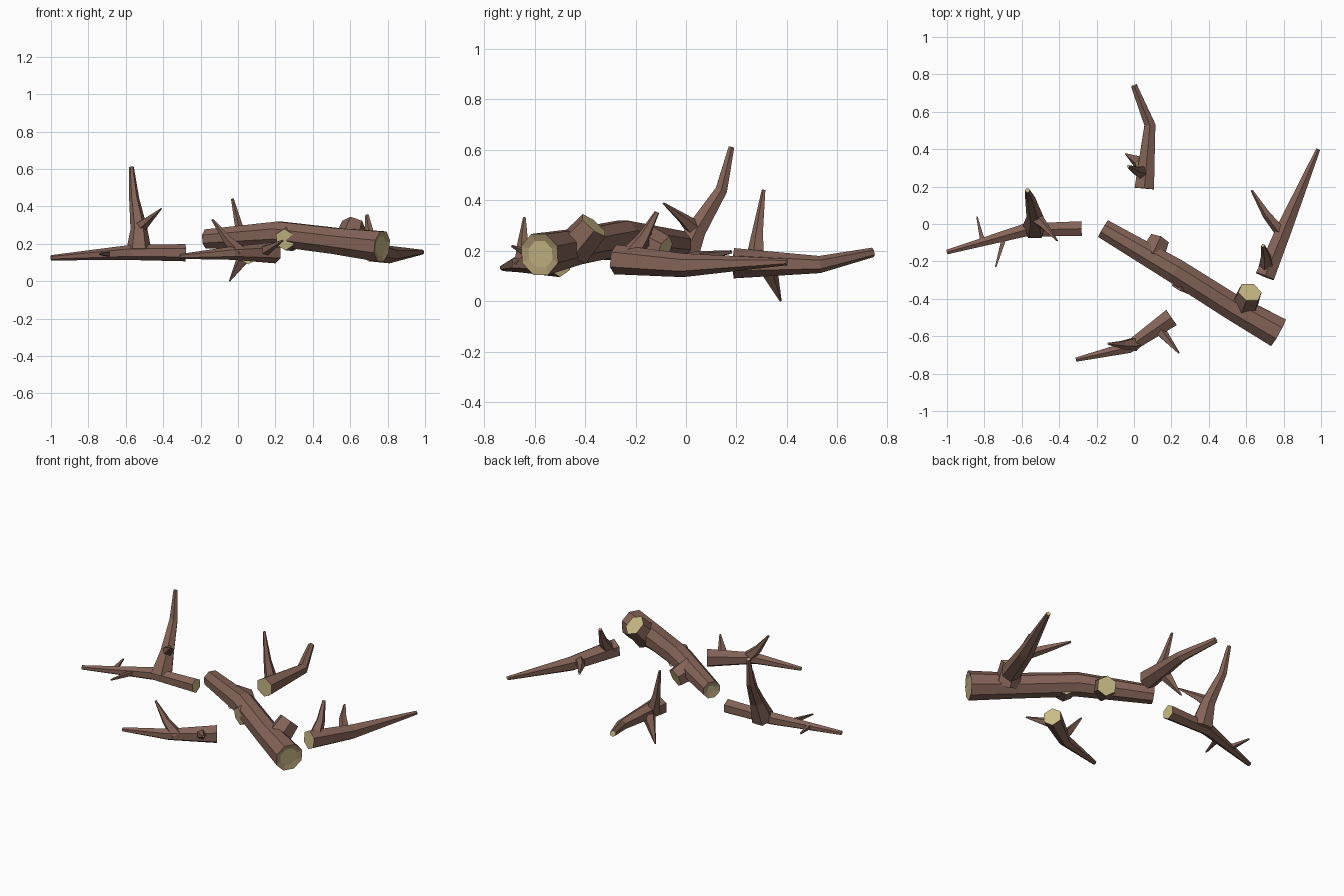
import bpy
import bmesh
import math
from mathutils import Vector

cube = bpy.data.objects.get("Cube")
if cube:
    bpy.data.objects.remove(cube)


def make_material(name, colour):
    mat = bpy.data.materials.new(name)
    mat.use_nodes = True
    mat.diffuse_color = (*colour, 1)
    mat.node_tree.nodes["Principled BSDF"].inputs["Base Color"].default_value = (*colour, 1)
    return mat


BARK = make_material("brown bark", (0.23, 0.125, 0.095))
WOOD = make_material("pale cut wood", (0.58, 0.49, 0.235))
RING = make_material("outer cut wood", (0.42, 0.32, 0.17))


def limb(name, path, sides=6, ringed=False):
    """Faceted tapering limb; path holds (x, y, z, radius), both ends are cut wood."""
    points = [Vector(p[:3]) for p in path]
    bm = bmesh.new()
    rings = []
    for i, p in enumerate(points):
        ahead = points[min(i + 1, len(points) - 1)]
        behind = points[max(i - 1, 0)]
        tangent = (ahead - behind).normalized()
        helper = Vector((0, 0, 1)) if abs(tangent.z) < 0.8 else Vector((1, 0, 0))
        side = tangent.cross(helper).normalized()
        if i and side.dot(last_side) < 0.5:
            side = (last_side - tangent * last_side.dot(tangent)).normalized()
        last_side = side
        up = side.cross(tangent)
        ring = []
        for k in range(sides):
            a = math.tau * (k + 0.5) / sides
            offset = side * math.cos(a) + up * math.sin(a)
            ring.append(bm.verts.new(p + offset * path[i][3]))
        rings.append(ring)
    for low, high in zip(rings, rings[1:]):
        for k in range(sides):
            n = (k + 1) % sides
            bm.faces.new((low[k], low[n], high[n], high[k]))
    caps = [bm.faces.new(rings[0][::-1]), bm.faces.new(rings[-1])]
    for cap in caps:
        cap.material_index = 1
    bmesh.ops.recalc_face_normals(bm, faces=bm.faces[:])
    # Sunken heartwood with a darker outer ring
    if ringed:
        for cap in caps:
            inset = bmesh.ops.inset_region(bm, faces=[cap], thickness=path[-1][3] * 0.35, depth=-0.008)
            for face in inset["faces"]:
                face.material_index = 2
    mesh = bpy.data.meshes.new(name)
    bm.to_mesh(mesh)
    bm.free()
    for mat in (BARK, WOOD, RING):
        mesh.materials.append(mat)
    obj = bpy.data.objects.new(name, mesh)
    bpy.context.collection.objects.link(obj)
    return obj


# Large fallen log with three sawn stubs
limb("main_log", [(-0.165, -0.025, 0.225, 0.056), (0.22, -0.25, 0.252, 0.072),
                  (0.52, -0.44, 0.215, 0.075), (0.77, -0.58, 0.185, 0.088)], 8, True)
limb("log_top_stub", [(0.585, -0.45, 0.2, 0.078), (0.62, -0.365, 0.3, 0.066)])
limb("log_front_stub", [(0.29, -0.27, 0.235, 0.075), (0.25, -0.35, 0.222, 0.058)])
limb("log_back_stub", [(0.09, -0.18, 0.24, 0.075), (0.135, -0.085, 0.2, 0.06)])

# Side branch with a tall upright shoot
limb("right_branch", [(-0.28, -0.025, 0.152, 0.046), (-0.58, -0.032, 0.153, 0.04),
                      (-1.0, -0.15, 0.125, 0.014)])
limb("right_upright", [(-0.53, -0.02, 0.15, 0.07), (-0.53, 0.04, 0.28, 0.045),
                       (-0.555, 0.14, 0.44, 0.027), (-0.57, 0.18, 0.61, 0.013)])
limb("right_upright_twig", [(-0.53, 0.04, 0.28, 0.038), (-0.48, -0.01, 0.325, 0.022),
                            (-0.41, -0.09, 0.388, 0.004)], 5)
limb("right_back_twig", [(-0.81, -0.09, 0.14, 0.018), (-0.84, 0.04, 0.15, 0.005)], 4)
limb("right_front_twig", [(-0.69, -0.06, 0.145, 0.02), (-0.74, -0.23, 0.145, 0.005)], 4)

# Long tapering branch beside the thick end of the log
limb("left_branch", [(0.7, -0.28, 0.165, 0.059), (0.81, -0.01, 0.142, 0.047),
                     (0.985, 0.4, 0.155, 0.013)])
limb("left_upright_twig", [(0.71, -0.23, 0.17, 0.045), (0.705, -0.17, 0.25, 0.026),
                           (0.69, -0.115, 0.352, 0.01)], 5)
limb("left_side_twig", [(0.8, -0.06, 0.145, 0.035), (0.71, 0.05, 0.175, 0.024),
                        (0.63, 0.18, 0.195, 0.007)], 5)

# Bent back branch
limb("back_branch", [(0.055, 0.19, 0.15, 0.06), (0.085, 0.53, 0.145, 0.034),
                     (0.0, 0.74, 0.193, 0.019)])
limb("back_upright_twig", [(0.045, 0.275, 0.15, 0.042), (0.01, 0.285, 0.27, 0.024),
                           (-0.03, 0.308, 0.44, 0.008)], 5)
limb("back_lower_twig", [(0.04, 0.32, 0.14, 0.042), (-0.045, 0.375, 0.0, 0.004)], 5)

# Thin front branch
limb("front_branch", [(0.2, -0.5, 0.152, 0.057), (-0.03, -0.66, 0.15, 0.036),
                      (-0.31, -0.725, 0.132, 0.013)])
limb("front_upright_twig", [(0.01, -0.64, 0.15, 0.04), (-0.06, -0.645, 0.225, 0.024),
                            (-0.138, -0.64, 0.33, 0.006)], 5)
limb("front_side_twig", [(0.13, -0.56, 0.155, 0.034), (0.24, -0.69, 0.218, 0.005)], 5)
